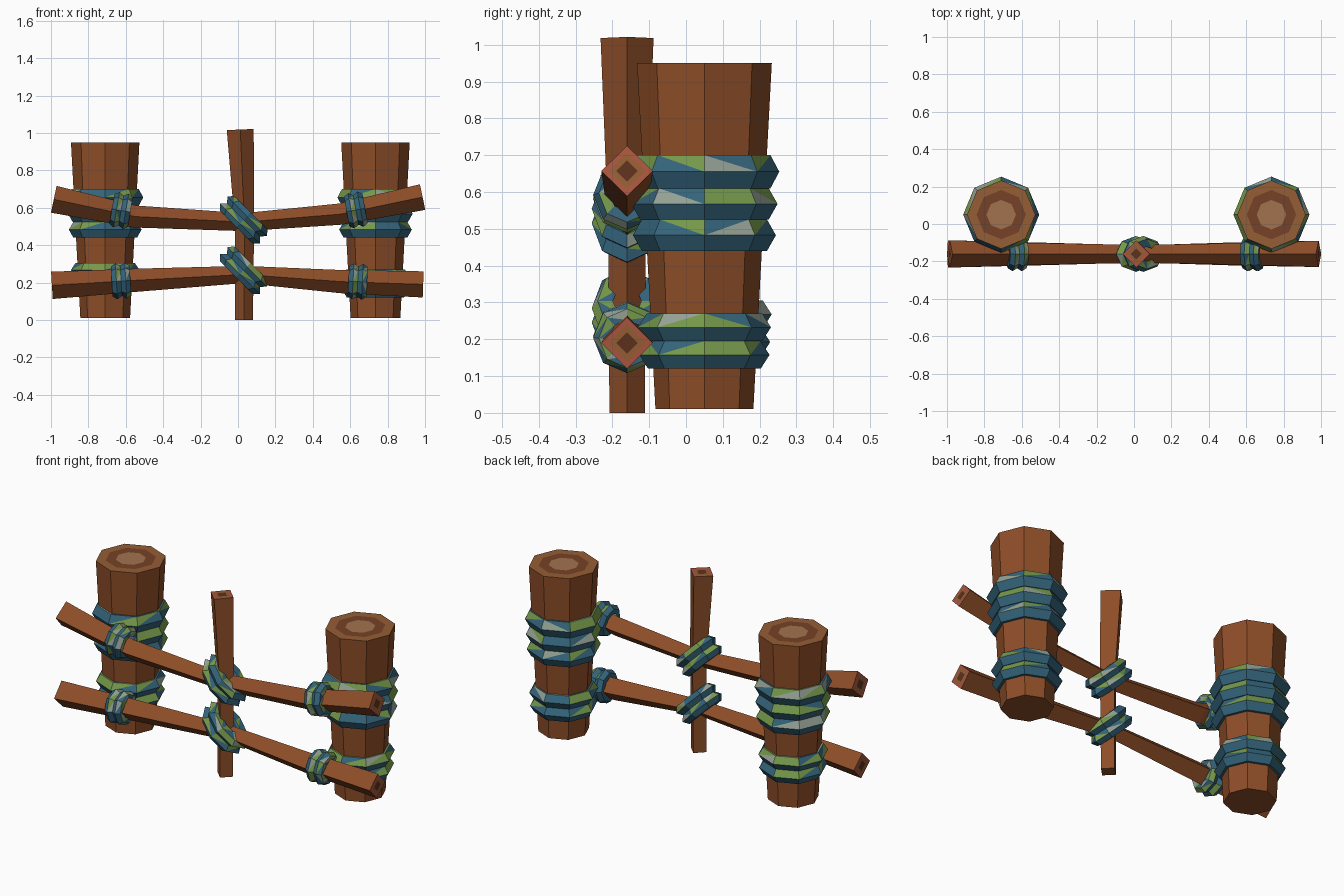
import bpy, bmesh, random
from math import cos, sin, pi
from mathutils import Vector

if "Cube" in bpy.data.objects:
    bpy.data.objects.remove(bpy.data.objects["Cube"])

random.seed(4)
MATS = {}


def mat(name, rgb):
    m = bpy.data.materials.new(name)
    m.diffuse_color = (*rgb, 1)
    m.use_nodes = True
    m.node_tree.nodes["Principled BSDF"].inputs["Base Color"].default_value = m.diffuse_color
    MATS[name] = m


mat("bark", (.27, .075, .021))
mat("end_light", (.30, .11, .035))
mat("end_mid", (.18, .055, .02))
mat("end_core", (.36, .17, .08))
mat("end_red", (.40, .09, .05))
mat("end_dark", (.11, .03, .012))
mat("cloth_blue", (.035, .13, .20))
mat("cloth_green", (.18, .32, .07))
mat("cloth_grey", (.30, .36, .30))


def ring(bm, c, t, rn, ry, sides):
    """Polygon loop around a tangent lying in the XZ plane."""
    n, b = Vector((-t.z, 0, t.x)), Vector((0, 1, 0))
    return [bm.verts.new(c + n * rn * cos(2 * pi * i / sides) + b * ry * sin(2 * pi * i / sides))
            for i in range(sides)]


def bridge(bm, a, b):
    k = len(a)
    return [bm.faces.new((a[i], a[(i + 1) % k], b[(i + 1) % k], b[i])) for i in range(k)]


def finish(bm, name, mats):
    bmesh.ops.recalc_face_normals(bm, faces=bm.faces[:])
    me = bpy.data.meshes.new(name)
    bm.to_mesh(me)
    bm.free()
    for m in mats:
        me.materials.append(MATS[m])
    bpy.context.collection.objects.link(bpy.data.objects.new(name, me))


def beam(name, path, y, sides, ends, insets, both):
    """Log through (x, z, radius) points, with growth rings inset in its cut ends."""
    bm = bmesh.new()
    pts = [Vector((x, y, z)) for x, z, _ in path]
    loops = []
    for i, p in enumerate(pts):
        t = (pts[min(i + 1, len(pts) - 1)] - pts[max(i - 1, 0)]).normalized()
        loops.append(ring(bm, p, t, path[i][2], path[i][2], sides))
    for a, b in zip(loops, loops[1:]):
        bridge(bm, a, b)
    for loop, cut in ((loops[0], both), (loops[-1], True)):
        if not cut:
            bm.faces.new(loop)
            continue
        c = sum((v.co for v in loop), Vector()) / sides
        outer = loop
        for k, s in enumerate(insets):
            inner = [bm.verts.new(c + (v.co - c) * s) for v in loop]
            for f in bridge(bm, outer, inner):
                f.material_index = k + 1
            outer = inner
        bm.faces.new(outer).material_index = len(insets) + 1
    finish(bm, name, ["bark"] + ends)


def wrap(name, c, axis, bands, squash=1.0):
    """Ridged cloth bands: each is (start, stop, inner, base, peak) along the axis."""
    bm = bmesh.new()
    c, t = Vector(c), Vector(axis).normalized()
    for s0, s1, inner, base, peak in bands:
        prof = [(s0, inner), (s0, base), ((s0 + s1) / 2, peak), (s1, base), (s1, inner)]
        loops = [ring(bm, c + t * s, t, r, r * squash, 8) for s, r in prof]
        parts = [bridge(bm, a, b) for a, b in zip(loops, loops[1:])]
        # patchwork colours on the upper slope of each band
        patch = bmesh.ops.triangulate(bm, faces=parts[2] + parts[3])["faces"]
        for f in patch:
            f.material_index = random.choice((0, 0, 1, 1, 2))
    finish(bm, name, ["cloth_blue", "cloth_green", "cloth_grey"])


def post_radius(z):
    return .133 + .05 * (z - .01) / .94


# thick posts with stacked cloth wraps
for side, x, lift in (("left", -.71, .035), ("right", .735, 0)):
    beam(side + "_post", [(x, .01, .133), (x, .95, .183)], .05, 8,
         ["end_light", "end_mid", "end_core"], (.72, .43), False)
    for part, edges in (("lower", [.12 + lift, .195 + lift, .27 + lift]),
                        ("upper", [.44, .525, .61, .70])):
        bands = []
        for a, b in zip(edges, edges[1:]):
            r = post_radius((a + b) / 2)
            bands.append((a, b, r - .02, r + .012, r + .036))
        wrap(f"{side}_{part}_post_wrap", (x, .05, 0), (0, 0, 1), bands)

# crooked square rails and middle stake
cut = ["end_red", "end_light", "end_dark"]
Y = -.16
beam("upper_rail", [(-.985, .645, .073), (-.55, .553, .059), (.03, .523, .048),
                    (.55, .566, .057), (.987, .657, .070)], Y, 4, cut, (.72, .42), True)
beam("lower_rail", [(-.995, .185, .073), (-.55, .212, .062), (.03, .243, .046),
                    (.55, .205, .062), (.99, .19, .070)], Y, 4, cut, (.72, .42), True)
beam("middle_stake", [(.032, 0, .048), (.035, .5, .051), (.012, 1.018, .072)],
     Y, 4, cut, (.72, .42), False)

# lashings on the rails beside the posts
for name, x, z, slope in (("upper_left", -.625, .585, -.17), ("upper_right", .63, .588, .18),
                          ("lower_left", -.625, .208, .06), ("lower_right", .64, .205, -.05)):
    wrap(name + "_rail_tie", (x, 0 + Y, z), (1, 0, slope),
         [(-.05, 0, .05, .08, .096), (0, .05, .05, .08, .096)], .96)

# diagonal lashings where the stake crosses the rails
for name, z in (("upper", .535), ("lower", .265)):
    wrap(name + "_stake_tie", (.03, Y, z), (1, 0, 1),
         [(-.055, 0, .06, .125, .15), (0, .055, .06, .125, .15)], .64)
